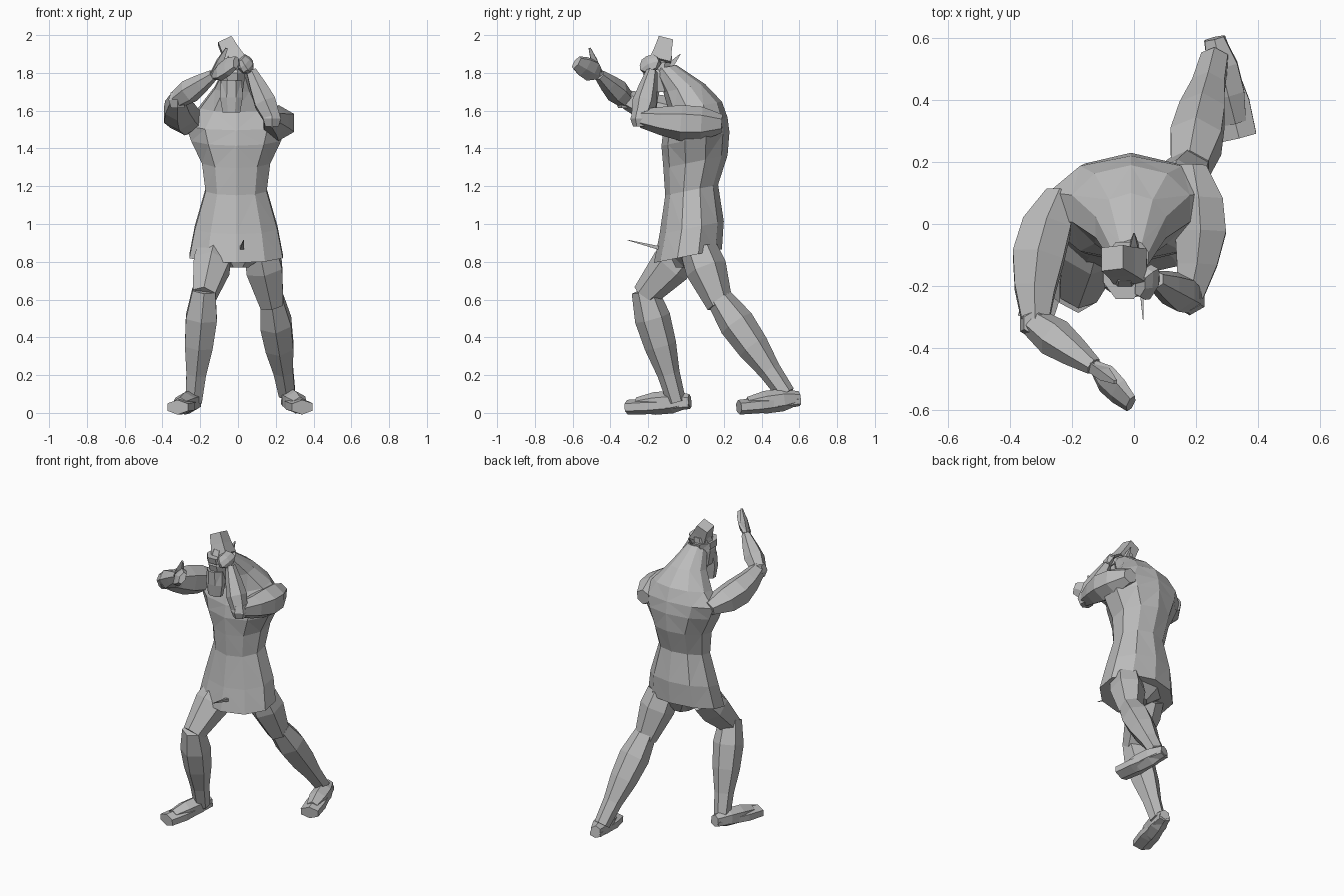
import bpy, bmesh, math
from mathutils import Vector

default = bpy.data.objects.get("Cube")
if default:
    bpy.data.objects.remove(default, do_unlink=True)

GREY = (0.5, 0.5, 0.5, 1)
clay = bpy.data.materials.new("clay grey")
clay.use_nodes = True
clay.diffuse_color = GREY
clay.node_tree.nodes["Principled BSDF"].inputs["Base Color"].default_value = GREY

SIDEWAYS = Vector((1, 0, 0))
BACKWARD = Vector((0, 1, 0))
UPWARD = Vector((0, 0, 1))


def skin(name, rings):
    """Close a list of point rings into one faceted object."""
    bm = bmesh.new()
    loops = [[bm.verts.new(point) for point in ring] for ring in rings]
    for lower, upper in zip(loops, loops[1:]):
        for i in range(len(lower)):
            bm.faces.new((lower[i - 1], lower[i], upper[i], upper[i - 1]))
    bm.faces.new(loops[0])
    bm.faces.new(loops[-1])
    bmesh.ops.triangulate(bm, faces=bm.faces[:])
    bmesh.ops.recalc_face_normals(bm, faces=bm.faces[:])
    mesh = bpy.data.meshes.new(name)
    bm.to_mesh(mesh)
    bm.free()
    mesh.materials.append(clay)
    part = bpy.data.objects.new(name, mesh)
    bpy.context.collection.objects.link(part)


def oval(center, half_width, half_depth, sides):
    """Points of an oval spanned by two half-axis vectors."""
    angles = [math.tau * (i + 0.5) / sides for i in range(sides)]
    return [center + half_width * math.cos(a) + half_depth * math.sin(a) for a in angles]


def segment(name, start, end, radii, across=SIDEWAYS, flatness=1, sides=6, sag=Vector()):
    """Limb between two joints; radii are spread evenly and sag bends the middle."""
    along = (end - start).normalized()
    side = (across - along * across.dot(along)).normalized()
    other = along.cross(side) * flatness
    rings = []
    for i, radius in enumerate(radii):
        t = i / (len(radii) - 1)
        center = start.lerp(end, t) + sag * math.sin(math.pi * t)
        rings.append(oval(center, side * radius, other * radius, sides))
    skin(name, rings)


def stack(name, levels, x, tilt=0, sides=8):
    """Level ovals, each given as y, z, half width, half depth; tilt lifts the back."""
    rings = []
    for y, z, width, depth in levels:
        lean = (BACKWARD + UPWARD * tilt) * depth
        rings.append(oval(Vector((x, y, z)), SIDEWAYS * width, lean, sides))
    skin(name, rings)


# Torso, from the flared tunic hem up to the hunched neck
stack("tunic_and_torso", [
    (.01, .83, .26, .18),
    (.03, .98, .23, .17),
    (.03, 1.18, .17, .14),
    (.05, 1.33, .19, .17),
    (.05, 1.45, .25, .18),
    (.05, 1.53, .28, .17),
    (.05, 1.62, .2, .14),
    (-.01, 1.72, .12, .11),
    (-.11, 1.83, .06, .06),
], x=-.01, tilt=.2, sides=10)
stack("pelvis", [(.02, .77, .06, .08), (.02, .86, .2, .13)], x=0)

# Pointed belt end standing out in front
segment("belt_end", Vector((.02, -.13, .87)), Vector((.03, -.31, .915)),
        (.015, .002), sides=4)

# Legs: the right one steps forward, the left one stretches back
legs = {
    "right": dict(hip=(-.12, -.01, .86), knee=(-.18, -.22, .62), ankle=(-.235, -.05, .06),
                  heel=(-.23, .02, .045), toe=(-.32, -.31, .03)),
    "left": dict(hip=(.12, .07, .86), knee=(.18, .18, .57), ankle=(.26, .53, .1),
                 heel=(.26, .6, .06), toe=(.34, .28, .03)),
}
for name, joints in legs.items():
    hip, knee, ankle, heel, toe = map(Vector, joints.values())
    segment(name + "_thigh", hip, knee, (.1, .11, .09, .07))
    segment(name + "_shin", knee + UPWARD * .03, ankle, (.07, .095, .085, .06, .05))
    segment(name + "_foot", heel, toe, (.04, .055, .07, .065), flatness=.6)
    segment(name + "_instep", heel + UPWARD * .02, heel.lerp(toe, .85) + UPWARD * .01,
            (.035, .06, .06, .04))

# Arms: the right one reaches out, the left one folds up to guard the face
arms = {
    "right": dict(shoulder=(-.24, .1, 1.53), elbow=(-.32, -.32, 1.66),
                  wrist=(-.13, -.46, 1.79), tip=(-.01, -.58, 1.855), thumb=(-.06, -.51, 1.93)),
    "left": dict(shoulder=(.19, .19, 1.53), elbow=(.18, -.24, 1.56),
                 wrist=(.07, -.18, 1.81), tip=(.02, -.2, 1.88), thumb=(0, -.23, 1.83)),
}
for name, joints in arms.items():
    shoulder, elbow, wrist, tip, thumb = map(Vector, joints.values())
    outward = SIDEWAYS * math.copysign(.03, shoulder.x) - UPWARD * .01
    segment(name + "_upper_arm", shoulder, elbow, (.05, .09, .095, .075, .05), sag=outward)
    segment(name + "_elbow", elbow - UPWARD * .045, elbow + UPWARD * .04, (.04, .055, .04))
    segment(name + "_forearm", elbow, wrist, (.05, .065, .05, .03))
    segment(name + "_palm", wrist, tip, (.03, .065, .06, .04),
            across=UPWARD + BACKWARD, flatness=.5)
    segment(name + "_thumb", wrist, thumb, (.025, .025, .008), sides=4)

# Head with a squared beard, brow band and swept crest
stack("head", [
    (-.14, 1.7, .06, .07),
    (-.15, 1.8, .075, .085),
    (-.13, 1.89, .05, .06),
], x=-.03)
stack("beard", [
    (-.19, 1.59, .05, .035),
    (-.19, 1.67, .065, .045),
    (-.18, 1.76, .06, .06),
], x=-.035)
stack("brow_band", [(-.15, 1.815, .08, .09), (-.15, 1.855, .075, .1)], x=-.03)
segment("crest", Vector((-.01, -.14, 1.85)), Vector((-.07, -.11, 1.97)),
        (.08, .065, .055), sides=4)
segment("back_tuft", Vector((0, -.09, 1.83)), Vector((0, -.03, 1.9)),
        (.025, .015, .003), sides=4)
